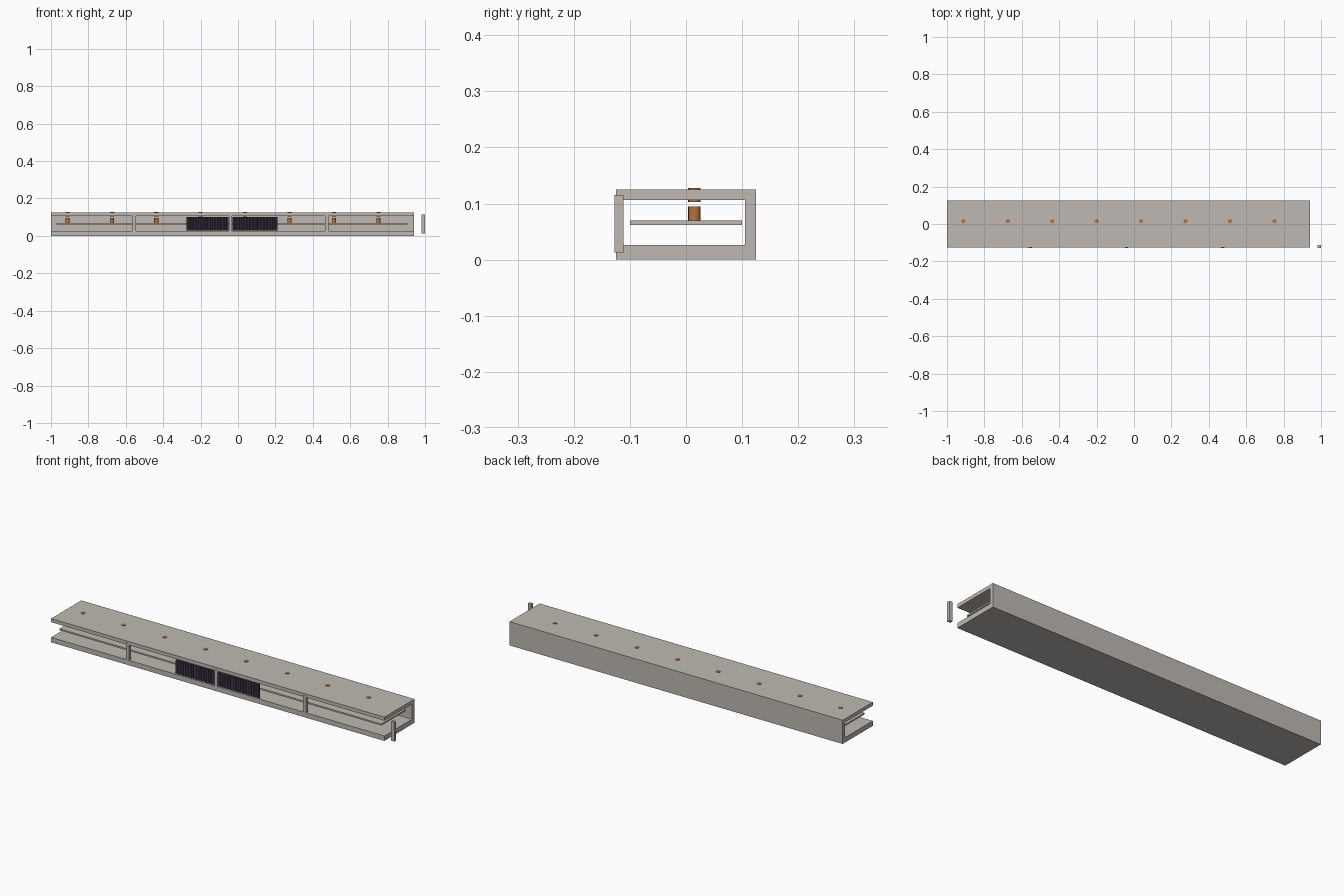
import bpy, bmesh, math
from mathutils import Matrix

if "Cube" in bpy.data.objects:
    bpy.data.objects.remove(bpy.data.objects["Cube"])


def material(name, rgb):
    m = bpy.data.materials.new(name)
    m.diffuse_color = (*rgb, 1.0)
    m.use_nodes = True
    m.node_tree.nodes["Principled BSDF"].inputs["Base Color"].default_value = m.diffuse_color
    return m


CONCRETE = material("warm grey", (0.52, 0.485, 0.445))
COPPER = material("copper orange", (0.47, 0.17, 0.045))
FABRIC = material("dark purple", (0.052, 0.04, 0.075))


def finish(name, bm, mat):
    bmesh.ops.recalc_face_normals(bm, faces=bm.faces)
    me = bpy.data.meshes.new(name)
    bm.to_mesh(me)
    bm.free()
    me.materials.append(mat)
    ob = bpy.data.objects.new(name, me)
    bpy.context.collection.objects.link(ob)
    return ob


def box(name, x0, x1, y0, y1, z0, z1, mat):
    bm = bmesh.new()
    bmesh.ops.create_cube(bm, size=1)
    for v in bm.verts:
        v.co = (x1 if v.co.x > 0 else x0,
                y1 if v.co.y > 0 else y0,
                z1 if v.co.z > 0 else z0)
    return finish(name, bm, mat)


def extrude(name, points, direction, mat):
    bm = bmesh.new()
    face = bm.faces.new([bm.verts.new(p) for p in points])
    res = bmesh.ops.extrude_face_region(bm, geom=[face])
    verts = [g for g in res["geom"] if isinstance(g, bmesh.types.BMVert)]
    bmesh.ops.translate(bm, verts=verts, vec=direction)
    return finish(name, bm, mat)


def cylinder(name, x, y, z0, z1, r, mat):
    bm = bmesh.new()
    bmesh.ops.create_cone(bm, cap_ends=True, segments=16, radius1=r, radius2=r,
                          depth=z1 - z0,
                          matrix=Matrix.Translation((x, y, (z0 + z1) / 2)))
    ob = finish(name, bm, mat)
    for p in ob.data.polygons:
        p.use_smooth = abs(p.normal.z) < 0.5
    ob.data.set_sharp_from_angle(angle=math.radians(40))


# Channel: floor slab, back wall and roof slab in one C-shaped profile
profile = [(-0.125, 0), (0.125, 0), (0.125, 0.125), (-0.125, 0.125),
           (-0.125, 0.106), (0.105, 0.106), (0.105, 0.026), (-0.125, 0.026)]
extrude("channel_body", [(-1, y, z) for y, z in profile], (1.94, 0, 0), CONCRETE)

# Thin shelf between floor and roof
box("middle_shelf", -0.97, 0.905, -0.1, 0.1, 0.062, 0.07, CONCRETE)

# Evenly spaced front posts, the last one standing free past the end
for i in range(4):
    x = 0.99 - i * 0.515
    box(f"front_post_{i + 1}", x - 0.009, x + 0.009, -0.127, -0.111,
        0.013, 0.115, CONCRETE)

# Copper pegs on the shelf and matching plugs through the roof
for i in range(8):
    x = -0.912 + i * 0.2375
    cylinder(f"shelf_peg_{i + 1}", x, 0.015, 0.07, 0.095, 0.011, COPPER)
    cylinder(f"roof_plug_{i + 1}", x, 0.015, 0.1025, 0.1275, 0.011, COPPER)


# Pleated curtains either side of the centre post
def curtain(name, x0, x1, pleats):
    n = pleats * 2
    xs = [x0 + (x1 - x0) * i / n for i in range(n + 1)]
    front = [(x, -0.126 + 0.007 * (i % 2), 0.029) for i, x in enumerate(xs)]
    back = [(x, y + 0.008, z) for x, y, z in reversed(front)]
    extrude(name, front + back, (0, 0, 0.072), FABRIC)


curtain("left_curtain", -0.275, -0.05, 15)
curtain("right_curtain", -0.03, 0.211, 16)
